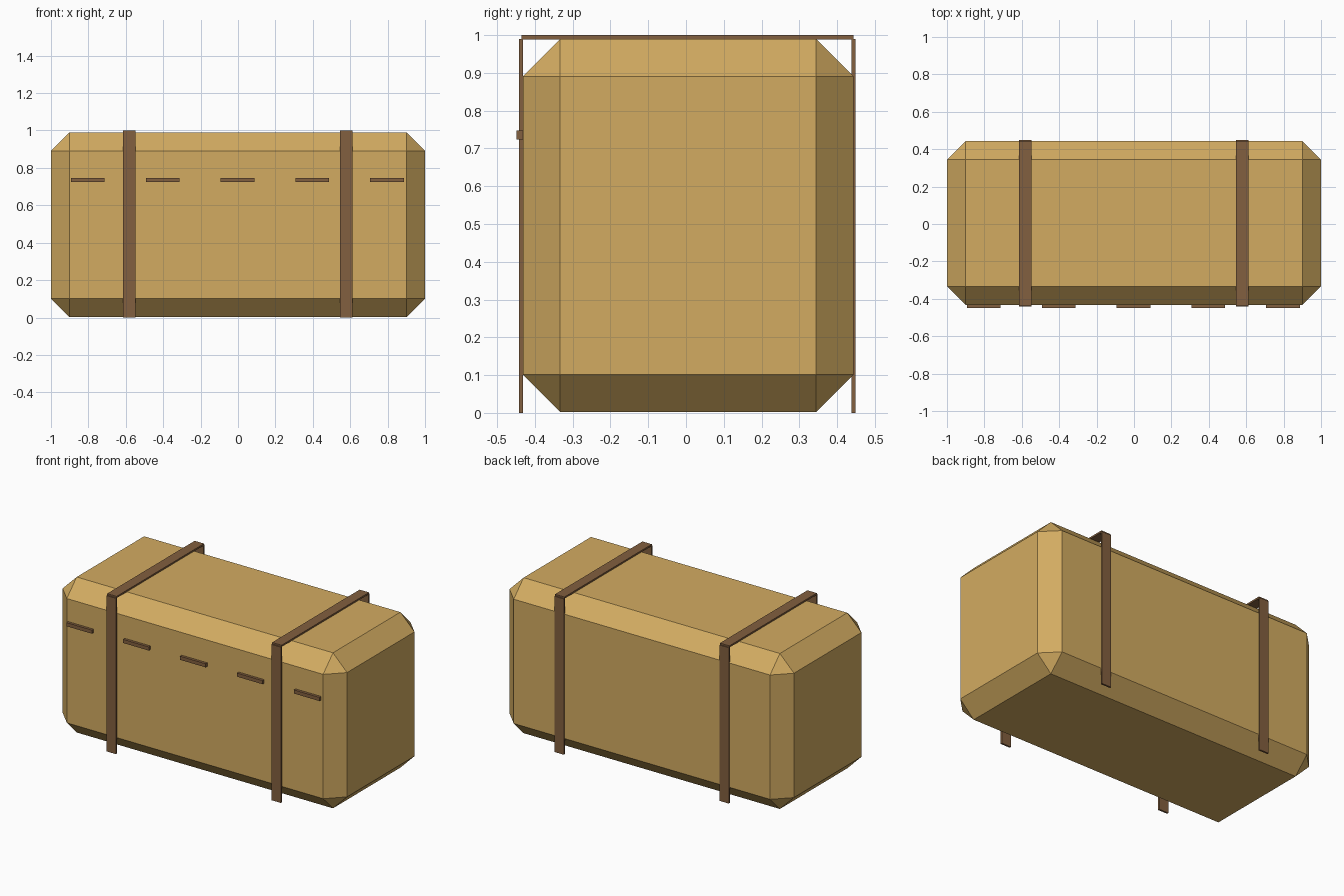
import bpy
import bmesh

cube = bpy.data.objects.get("Cube")
if cube:
    bpy.data.objects.remove(cube, do_unlink=True)


def material(name, rgb):
    m = bpy.data.materials.new(name)
    m.use_nodes = True
    color = (*rgb, 1)
    m.diffuse_color = color
    m.node_tree.nodes["Principled BSDF"].inputs["Base Color"].default_value = color
    return m


straw = material("straw_yellow", (0.65, 0.41, 0.12))
brown = material("strap_brown", (0.225, 0.115, 0.05))


def box(name, mat, x, y, z, chamfer=0):
    """Box spanning the (low, high) ranges, with optional flat chamfers."""
    bm = bmesh.new()
    bmesh.ops.create_cube(bm, size=1)
    for v in bm.verts:
        v.co = [(lo + hi) / 2 + c * (hi - lo) for c, (lo, hi) in zip(v.co, (x, y, z))]
    if chamfer:
        bmesh.ops.bevel(bm, geom=bm.edges[:], offset=chamfer, segments=1, affect='EDGES')
    mesh = bpy.data.meshes.new(name)
    bm.to_mesh(mesh)
    bm.free()
    mesh.materials.append(mat)
    obj = bpy.data.objects.new(name, mesh)
    bpy.context.collection.objects.link(obj)
    return obj


# Chamfered bale body
box("bale_body", straw, (-1, 1), (-0.432, 0.443), (0.002, 0.99), 0.099)

# Two straps, each of a front, back and top band
for side, cx in (("right", -0.582), ("left", 0.578)):
    x = (cx - 0.033, cx + 0.033)
    box(f"{side}_strap_front", brown, x, (-0.442, -0.431), (0, 0.99))
    box(f"{side}_strap_back", brown, x, (0.438, 0.449), (0, 0.99))
    box(f"{side}_strap_top", brown, x, (-0.435, 0.443), (0.989, 1))

# Row of stitches across the front
for i in range(5):
    cx = -0.803 + 0.4 * i
    box(f"stitch_{i + 1}", brown, (cx - 0.09, cx + 0.09), (-0.449, -0.431), (0.724, 0.747))
